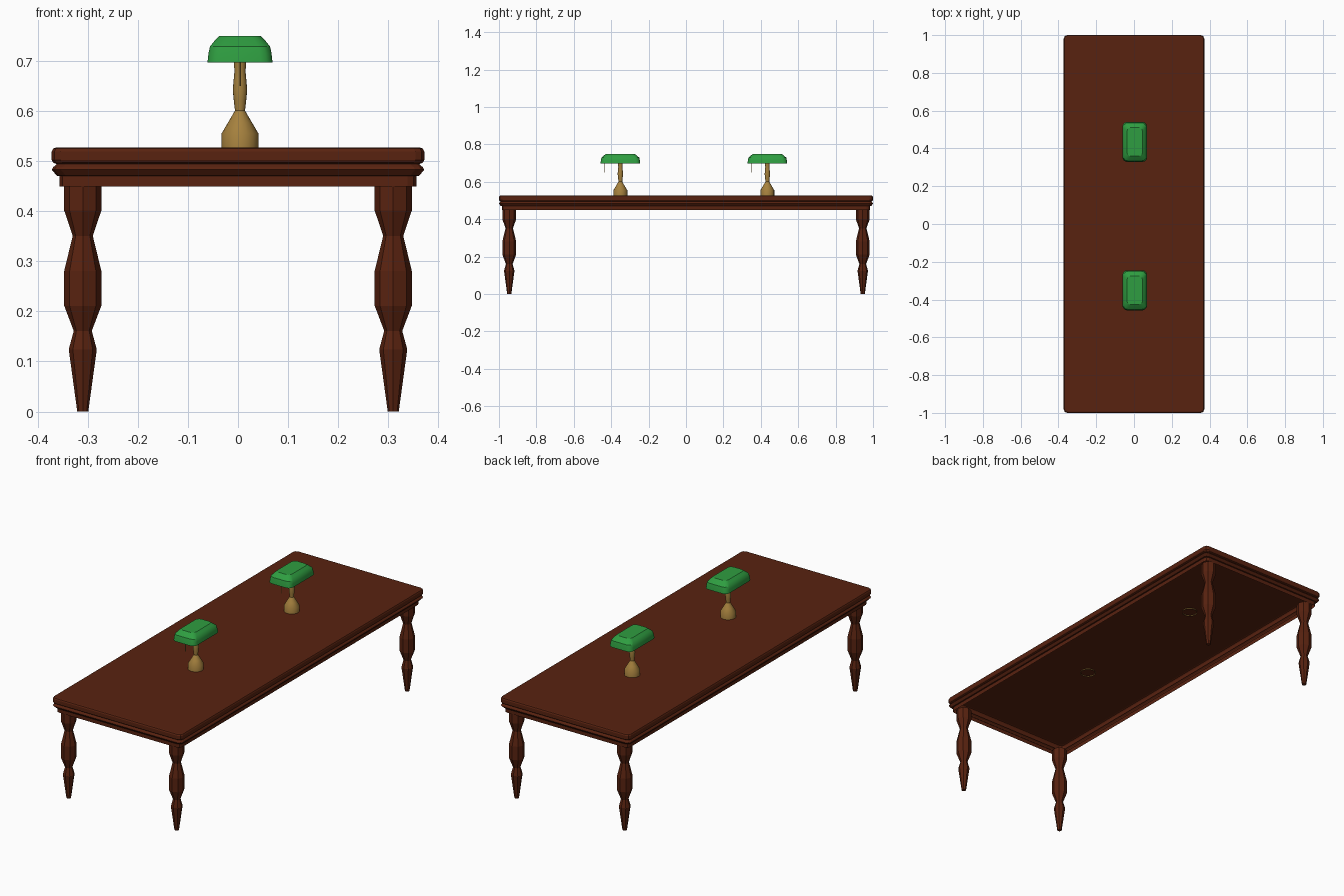
import bpy, bmesh, math

if "Cube" in bpy.data.objects:
    bpy.data.objects.remove(bpy.data.objects["Cube"])


def material(name, rgb):
    m = bpy.data.materials.new(name)
    m.diffuse_color = (*rgb, 1)
    m.use_nodes = True
    m.node_tree.nodes["Principled BSDF"].inputs["Base Color"].default_value = m.diffuse_color
    return m


wood = material("dark red wood", (0.098, 0.016, 0.005))
brass = material("brass", (0.38, 0.22, 0.048))
green = material("green glass", (0.028, 0.34, 0.052))


def loft(name, rings, mat, cap_bottom=False, cap_top=False, smooth=None):
    """Skin a list of equal-length point rings, ordered bottom to top."""
    bm = bmesh.new()
    loops = [[bm.verts.new(p) for p in ring] for ring in rings]
    for a, b in zip(loops, loops[1:]):
        n = len(a)
        for i in range(n):
            j = (i + 1) % n
            bm.faces.new((a[i], a[j], b[j], b[i]))
    if cap_bottom:
        bm.faces.new(loops[0][::-1])
    if cap_top:
        bm.faces.new(loops[-1])
    me = bpy.data.meshes.new(name)
    bm.to_mesh(me)
    bm.free()
    me.materials.append(mat)
    ob = bpy.data.objects.new(name, me)
    bpy.context.collection.objects.link(ob)
    if smooth:
        bpy.ops.object.select_all(action='DESELECT')
        ob.select_set(True)
        bpy.context.view_layer.objects.active = ob
        bpy.ops.object.shade_smooth_by_angle(angle=math.radians(smooth))
    return ob


def circle(cx, cy, r, z, n):
    return [(cx + r * math.cos(2 * math.pi * i / n),
             cy + r * math.sin(2 * math.pi * i / n), z) for i in range(n)]


def rounded_rect(cx, cy, hx, hy, r, z, seg):
    pts = []
    for k, (sx, sy) in enumerate(((1, 1), (-1, 1), (-1, -1), (1, -1))):
        for s in range(seg + 1):
            a = math.pi / 2 * (k + s / seg)
            pts.append((cx + sx * (hx - r) + r * math.cos(a),
                        cy + sy * (hy - r) + r * math.sin(a), z))
    return pts


# Table top with moulded rim, open underneath: (inset, height)
rim = [(0.016, 0.449), (0.016, 0.470), (0.010, 0.471), (0.0, 0.483), (0.003, 0.488),
       (0.010, 0.494), (0.003, 0.497), (0.0, 0.502), (0.0, 0.519), (0.003, 0.525), (0.008, 0.527)]
loft("table_top", [rounded_rect(0, 0, 0.372 - d, 1.0 - d, 0.018, z, 2) for d, z in rim],
     wood, cap_top=True)

# Four turned octagonal legs: (radius, height)
leg = [(0.011, 0.0), (0.028, 0.124), (0.018, 0.161), (0.037, 0.211), (0.037, 0.281),
       (0.020, 0.351), (0.037, 0.401), (0.037, 0.455)]
for sy, end in ((-1, "front"), (1, "back")):
    for sx, side in ((-1, "left"), (1, "right")):
        loft(f"{end}_{side}_leg", [circle(sx * 0.31, sy * 0.945, r, z, 8) for r, z in leg],
             wood, cap_bottom=True, cap_top=True)

# Two desk lamps: turned stand, open shade and pull chain
stand = [(0.037, 0.522), (0.037, 0.555), (0.024, 0.577), (0.010, 0.601), (0.0125, 0.622),
         (0.0145, 0.642), (0.0125, 0.664), (0.011, 0.680), (0.0125, 0.697), (0.0125, 0.72)]
shade = [(0.065, 0.106, 0.024, 0.697), (0.063, 0.104, 0.024, 0.715), (0.060, 0.101, 0.024, 0.729),
         (0.051, 0.089, 0.022, 0.740), (0.041, 0.076, 0.020, 0.750)]
LX = 0.004
for y, tag in ((-0.351, "front"), (0.435, "back")):
    loft(f"{tag}_lamp_stand", [circle(LX, y, r, z, 16) for r, z in stand], brass, smooth=35)
    loft(f"{tag}_lamp_shade", [rounded_rect(LX, y, hx, hy, r, z, 3) for hx, hy, r, z in shade],
         green, cap_top=True, smooth=30)
    loft(f"{tag}_pull_chain", [circle(LX, y - 0.085, 0.0015, z, 6) for z in (0.65, 0.735)],
         brass, cap_bottom=True)
